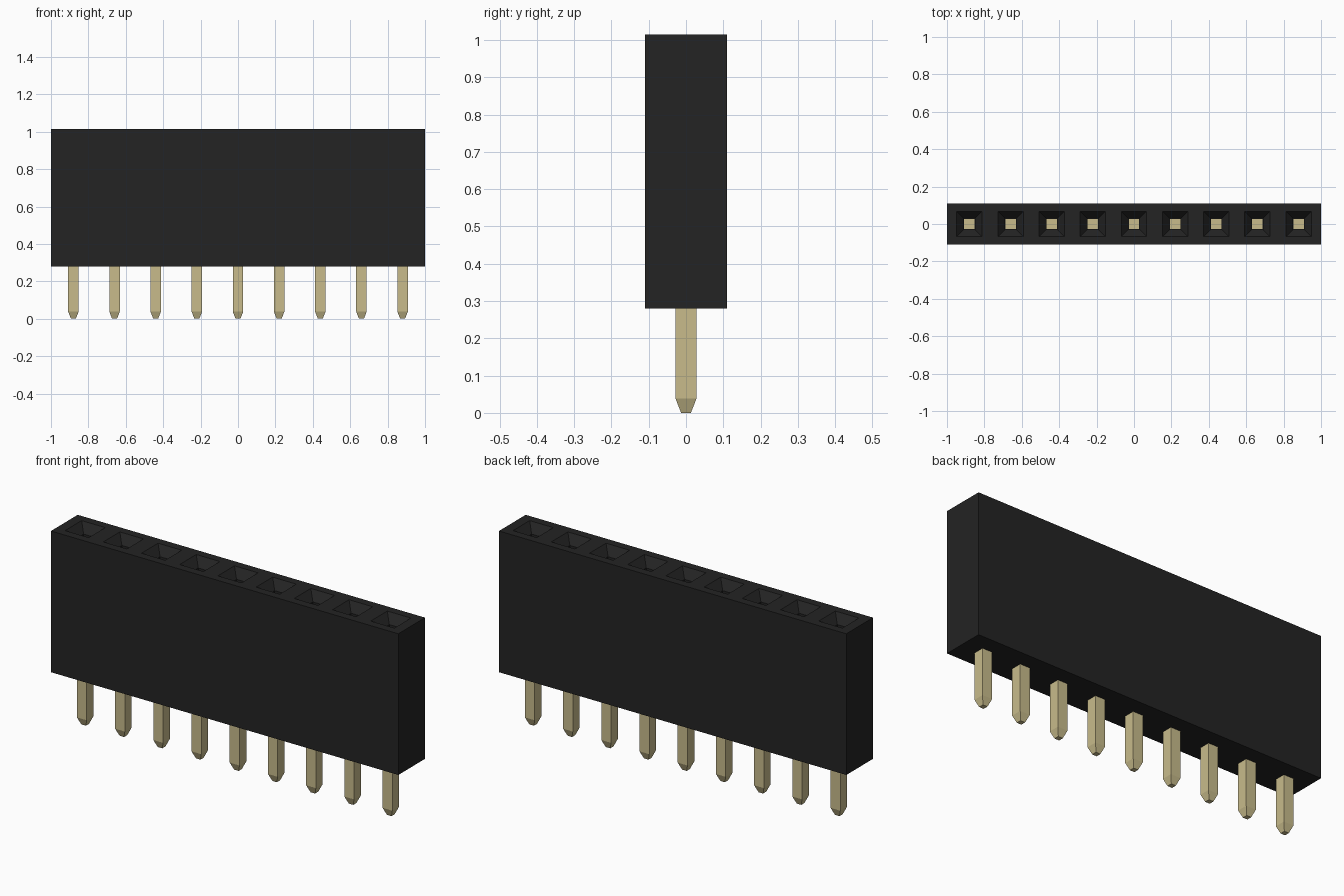
import bpy
import bmesh

COUNT, PITCH = 9, 0.22
HALF_X, HALF_Y = 1.0, 0.11
BASE_Z, TOP_Z = 0.28, 1.015
CENTRES = [(i - (COUNT - 1) / 2) * PITCH for i in range(COUNT)]

if "Cube" in bpy.data.objects:
    bpy.data.objects.remove(bpy.data.objects["Cube"], do_unlink=True)


def material(name, colour):
    mat = bpy.data.materials.new(name)
    mat.use_nodes = True
    mat.diffuse_color = colour
    mat.node_tree.nodes["Principled BSDF"].inputs["Base Color"].default_value = colour
    return mat


def ring(bm, x0, x1, half_y, z):
    corners = ((x0, -half_y), (x1, -half_y), (x1, half_y), (x0, half_y))
    return [bm.verts.new((x, y, z)) for x, y in corners]


def square(bm, half, z):
    return ring(bm, -half, half, half, z)


def bridge(bm, a, b, sides=range(4)):
    for i in sides:
        j = (i + 1) % 4
        bm.faces.new((a[i], a[j], b[j], b[i]))


def finish(bm, name, mat):
    bmesh.ops.remove_doubles(bm, verts=bm.verts, dist=0.0001)
    bmesh.ops.recalc_face_normals(bm, faces=bm.faces)
    mesh = bpy.data.meshes.new(name)
    bm.to_mesh(mesh)
    bm.free()
    mesh.materials.append(mat)
    obj = bpy.data.objects.new(name, mesh)
    bpy.context.collection.objects.link(obj)
    return obj


black = material("black plastic", (0.017, 0.017, 0.017, 1))
gold = material("pale gold", (0.58, 0.50, 0.26, 1))

# Housing: one cell per socket, each with a tapered mouth and a square shaft
bm = bmesh.new()
for i, x in enumerate(CENTRES):
    first, last = i == 0, i == COUNT - 1
    x0 = -HALF_X if first else x - PITCH / 2
    x1 = HALF_X if last else x + PITCH / 2
    bottom = ring(bm, x0, x1, HALF_Y, BASE_Z)
    top = ring(bm, x0, x1, HALF_Y, TOP_Z)
    mouth = ring(bm, x - 0.068, x + 0.068, 0.068, TOP_Z)
    throat = ring(bm, x - 0.029, x + 0.029, 0.029, TOP_Z - 0.045)
    floor = ring(bm, x - 0.029, x + 0.029, 0.029, 0.5)
    bm.faces.new(bottom)
    bm.faces.new(floor)
    bridge(bm, bottom, top, [0, 2] + [1] * last + [3] * first)
    for a, b in ((top, mouth), (mouth, throat), (throat, floor)):
        bridge(bm, a, b)
finish(bm, "housing", black)

# Pins: square posts with tapered tips, their tops showing inside the shafts
bm = bmesh.new()
loops = [square(bm, half, z) for half, z in
         ((0.013, 0), (0.028, 0.038), (0.028, 0.505))]
for a, b in zip(loops, loops[1:]):
    bridge(bm, a, b)
bm.faces.new(loops[0])
bm.faces.new(loops[-1])
pin = finish(bm, "pin_1", gold)
pin.location.x = CENTRES[0]
for i, x in enumerate(CENTRES[1:], 2):
    copy = bpy.data.objects.new(f"pin_{i}", pin.data)
    copy.location.x = x
    bpy.context.collection.objects.link(copy)
